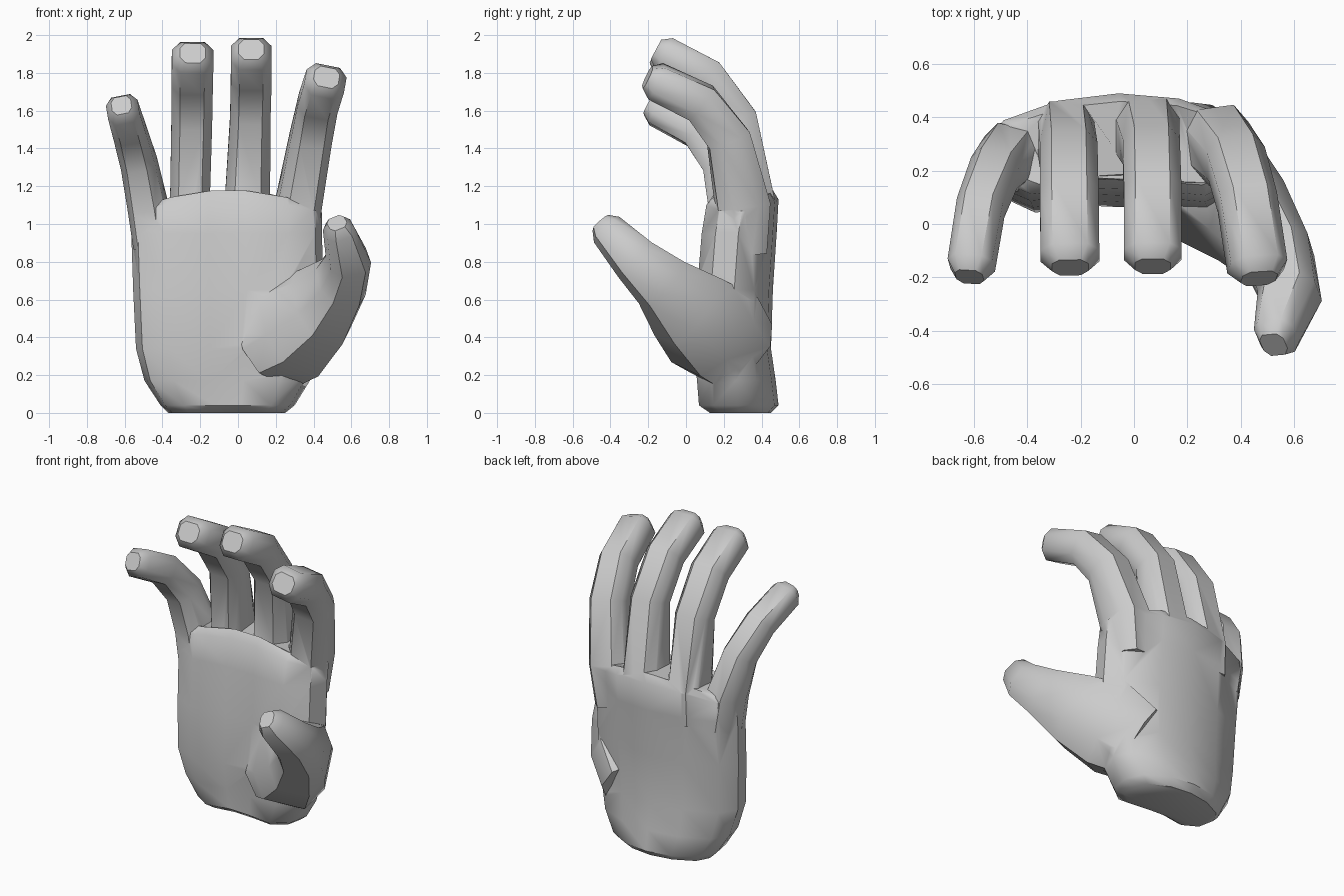
import bpy, bmesh, math
from mathutils import Vector

if "Cube" in bpy.data.objects:
    bpy.data.objects.remove(bpy.data.objects["Cube"])


def loft(name, rings):
    """Closed skin through equal-sized rings of points."""
    bm = bmesh.new()
    loops = [[bm.verts.new(p) for p in r] for r in rings]
    n = len(loops[0])
    for a, b in zip(loops, loops[1:]):
        for i in range(n):
            j = (i + 1) % n
            bm.faces.new((a[i], a[j], b[j], b[i]))
    bm.faces.new(loops[0][::-1])
    bm.faces.new(loops[-1])
    bmesh.ops.recalc_face_normals(bm, faces=bm.faces)
    me = bpy.data.meshes.new(name)
    bm.to_mesh(me)
    bm.free()
    ob = bpy.data.objects.new(name, me)
    bpy.context.collection.objects.link(ob)
    return ob


# Palm cross-section: (side fraction, front-to-back fraction)
PALM = [(-1, .5), (-.86, .74), (-.45, .93), (0, 1), (.45, .95), (.86, .76), (1, .5),
        (.93, .2), (.65, .02), (.2, .07), (-.2, .09), (-.65, .03), (-.93, .18)]


def palm_ring(z, xl, xr, yf, yb, lift=0):
    mid, half = (xl + xr) / 2, (xr - xl) / 2
    return [(mid + s * half, yf + f * (yb - yf), z + lift * (1 - s * s))
            for s, f in PALM]


palm = loft("hand", [palm_ring(*r) for r in (
    (0, -.37, .25, .12, .45),
    (.04, -.41, .30, .06, .49),
    (.17, -.495, .38, .05, .475),
    (.34, -.54, .43, .03, .45),
    (.65, -.555, .45, .05, .46),
    (.95, -.565, .445, .075, .48),
    (1.06, -.56, .445, .10, .49, .07),
    (1.09, -.52, .42, .14, .46, .09))])

# Chamfered section shared by the digits
OCT = [(1, .45), (.58, 1), (-.58, 1), (-1, .45), (-1, -.5), (-.6, -1), (.6, -1), (1, -.5)]


def digit(name, path, side):
    """path: (x, y, z, half width, half thickness)."""
    pts = [Vector(p[:3]) for p in path]
    rings = []
    for i, p in enumerate(path):
        a, b = pts[max(i - 1, 0)], pts[min(i + 1, len(pts) - 1)]
        t = (b - a).normalized()
        s = Vector(side)
        s = (s - t * s.dot(t)).normalized()
        n = s.cross(t)
        rings.append([pts[i] + s * u * p[3] + n * v * p[4] for u, v in OCT])
    # blunt rounded tip
    t = (pts[-1] - pts[-2]).normalized()
    c = pts[-1] + t * .05
    rings.append([c + (q - pts[-1]) * .62 for q in rings[-1]])
    return loft(name, rings)


parts = [
    digit("little_finger", [(-.445, .25, .88, .10, .12), (-.475, .25, 1.08, .10, .12),
                            (-.525, .19, 1.32, .093, .10), (-.575, .06, 1.49, .088, .09),
                            (-.61, -.155, 1.605, .085, .085)], (1, -.25, .3)),
    digit("ring_finger", [(-.26, .32, .9, .10, .13), (-.255, .32, 1.1, .105, .14),
                          (-.245, .255, 1.53, .108, .105), (-.243, .10, 1.755, .11, .10),
                          (-.24, -.12, 1.88, .11, .095)], (1, 0, 0)),
    digit("middle_finger", [(.05, .33, .9, .11, .13), (.05, .33, 1.12, .12, .14),
                            (.065, .27, 1.56, .107, .105), (.07, .11, 1.78, .108, .10),
                            (.07, -.115, 1.9, .108, .095)], (1, 0, 0)),
    digit("index_finger", [(.29, .30, .85, .11, .12), (.32, .30, 1.1, .118, .14),
                           (.385, .225, 1.45, .11, .115), (.425, .08, 1.64, .108, .105),
                           (.462, -.16, 1.755, .108, .095)], (1, .15, -.25)),
    digit("thumb", [(.16, .24, .34, .22, .22), (.29, .15, .44, .22, .26),
                    (.44, .01, .56, .17, .215), (.545, -.13, .69, .13, .15),
                    (.585, -.27, .81, .11, .115), (.535, -.42, .97, .078, .085)],
          (.8, .5, -.2)),
]

# Fuse the digits into the palm
for part in parts:
    m = palm.modifiers.new(part.name, "BOOLEAN")
    m.operation = "UNION"
    m.solver = "EXACT"
    m.object = part
dg = bpy.context.evaluated_depsgraph_get()
fused = bpy.data.meshes.new_from_object(palm.evaluated_get(dg))
palm.modifiers.clear()
palm.data = fused
for part in parts:
    bpy.data.objects.remove(part)

bpy.context.view_layer.objects.active = palm
palm.select_set(True)
bpy.ops.object.shade_smooth_by_angle(angle=math.radians(45))
